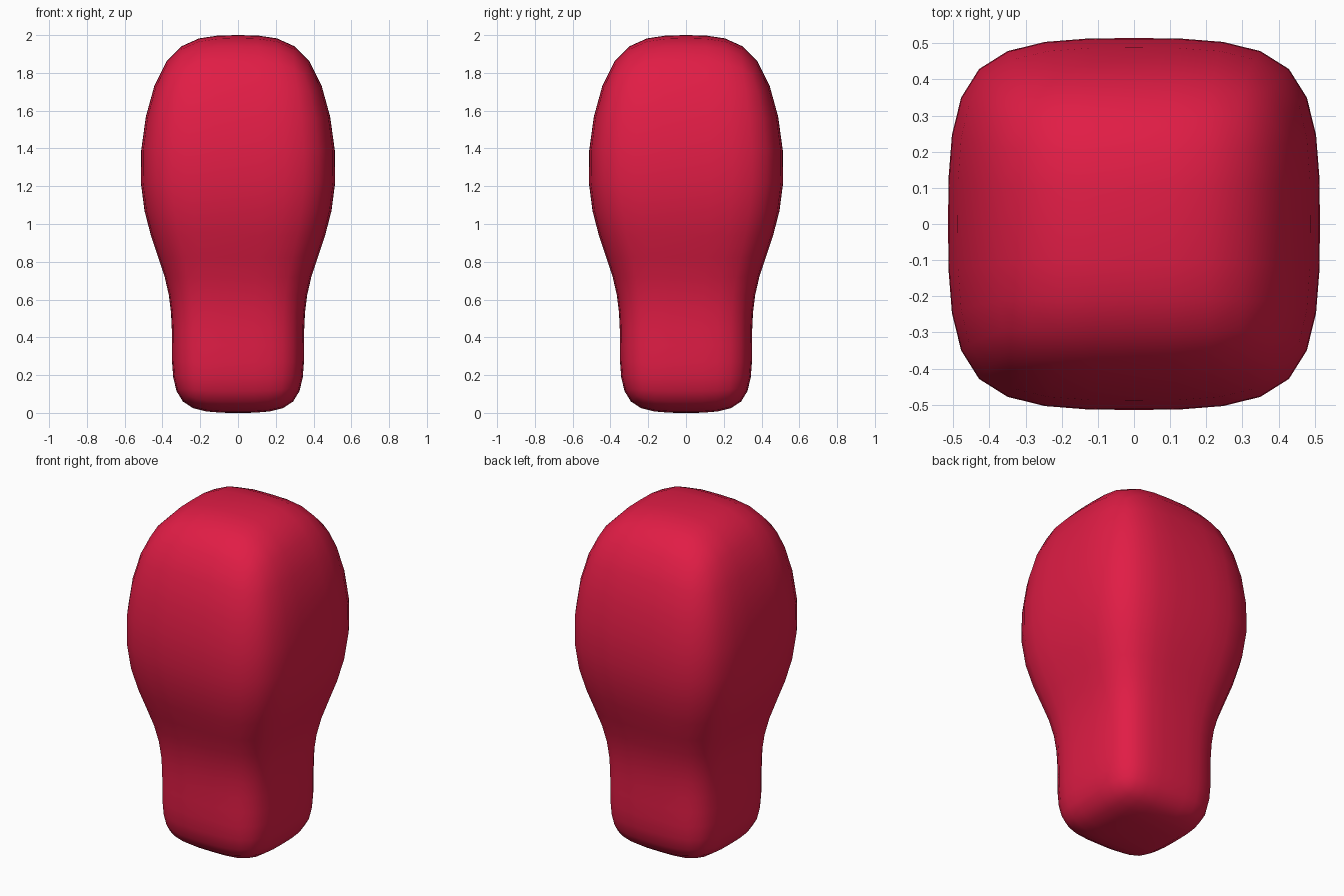
import bpy, bmesh

if "Cube" in bpy.data.objects:
    bpy.data.objects.remove(bpy.data.objects["Cube"])

# Control cage: square rings (half width, height), each side split once
RINGS = [(0.35, 0.0), (0.35, 0.36), (0.35, 0.70), (0.578, 1.155), (0.425, 2.0)]
SQUARE = [(-1, -1), (0, -1), (1, -1), (1, 0), (1, 1), (0, 1), (-1, 1), (-1, 0)]

bm = bmesh.new()
rings = [[bm.verts.new((x * w, y * w, z)) for x, y in SQUARE] for w, z in RINGS]

# Side walls
for low, high in zip(rings, rings[1:]):
    for i in range(8):
        j = (i + 1) % 8
        bm.faces.new((low[i], low[j], high[j], high[i]))

# Bottom and top caps, four quads each
for ring, z in ((rings[0], 0.0), (rings[-1], 2.0)):
    centre = bm.verts.new((0, 0, z))
    for i in (0, 2, 4, 6):
        bm.faces.new((ring[i - 1], ring[i], ring[i + 1], centre))

bmesh.ops.recalc_face_normals(bm, faces=bm.faces)
for face in bm.faces:
    face.smooth = True
mesh = bpy.data.meshes.new("rounded_body")
bm.to_mesh(mesh)
bm.free()

body = bpy.data.objects.new("rounded_body", mesh)
bpy.context.collection.objects.link(body)

# Smooth rounded surface
subsurf = body.modifiers.new("smooth", 'SUBSURF')
subsurf.levels = subsurf.render_levels = 2

# Red material
red = bpy.data.materials.new("red")
red.diffuse_color = (0.75, 0.012, 0.06, 1)
red.use_nodes = True
red.node_tree.nodes["Principled BSDF"].inputs["Base Color"].default_value = red.diffuse_color
mesh.materials.append(red)
